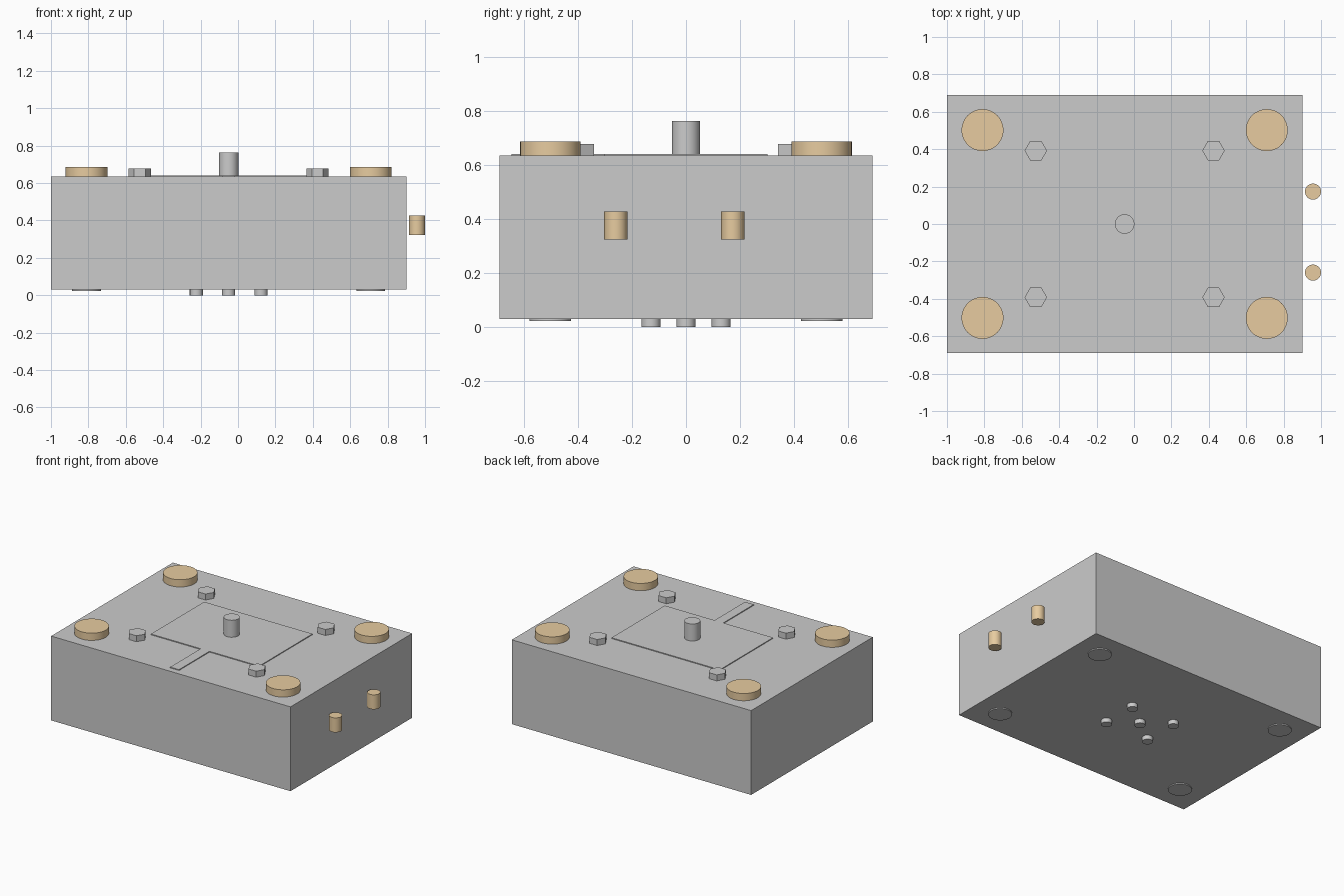
import bpy
from math import radians

if "Cube" in bpy.data.objects:
    bpy.data.objects.remove(bpy.data.objects["Cube"])

tan = bpy.data.materials.new("tan_metal")
tan.diffuse_color = (0.8, 0.6, 0.35, 1)
tan.use_nodes = True
tan.node_tree.nodes["Principled BSDF"].inputs["Base Color"].default_value = tan.diffuse_color

CX = -0.05  # centre of the block in x


def box(name, x0, x1, y0, y1, z0, z1):
    bpy.ops.mesh.primitive_cube_add(size=1, location=((x0 + x1) / 2, (y0 + y1) / 2, (z0 + z1) / 2))
    o = bpy.context.object
    o.name = name
    o.scale = (x1 - x0, y1 - y0, z1 - z0)
    bpy.ops.object.transform_apply(location=False, rotation=False, scale=True)
    return o


def cyl(name, x, y, r, z0, z1, sides=48, mat=None, turn=0):
    bpy.ops.mesh.primitive_cylinder_add(vertices=sides, radius=r, depth=z1 - z0,
                                        location=(x, y, (z0 + z1) / 2), rotation=(0, 0, radians(turn)))
    o = bpy.context.object
    o.name = name
    if sides > 6:
        bpy.ops.object.shade_smooth_by_angle(angle=radians(30))
    if mat:
        o.data.materials.append(mat)
    return o


# Main block
box("mold_block", -1, 0.9, -0.69, 0.69, 0.03, 0.635)

# Thin cavity plate and its runner channel strip
box("cavity_plate", -0.48, 0.38, -0.302, 0.302, 0.635, 0.641)
box("runner_strip", -0.085, -0.015, -0.647, -0.302, 0.635, 0.641)

# Central sprue
cyl("sprue_post", CX, 0, 0.052, 0.641, 0.763)

# Corner pins, their lower ends, bolts and ejector pins, mirrored about the centre
for sx in (-1, 1):
    for sy in (-1, 1):
        cyl("guide_pin_cap", CX + sx * 0.76, sy * 0.502, 0.112, 0.635, 0.687, mat=tan)
        cyl("guide_bushing", CX + sx * 0.76, sy * 0.502, 0.077, 0.022, 0.03)
        cyl("hex_bolt", CX + sx * 0.475, sy * 0.392, 0.06, 0.635, 0.678, sides=6, turn=30)
        cyl("ejector_pin", CX + sx * 0.173, sy * 0.13, 0.035, 0, 0.03, sides=32)
cyl("ejector_pin_centre", CX, 0, 0.035, 0, 0.03, sides=32)

# Cooling connectors beside the right face
for y in (-0.26, 0.173):
    cyl("cooling_connector", 0.957, y, 0.043, 0.323, 0.427, sides=32, mat=tan)
